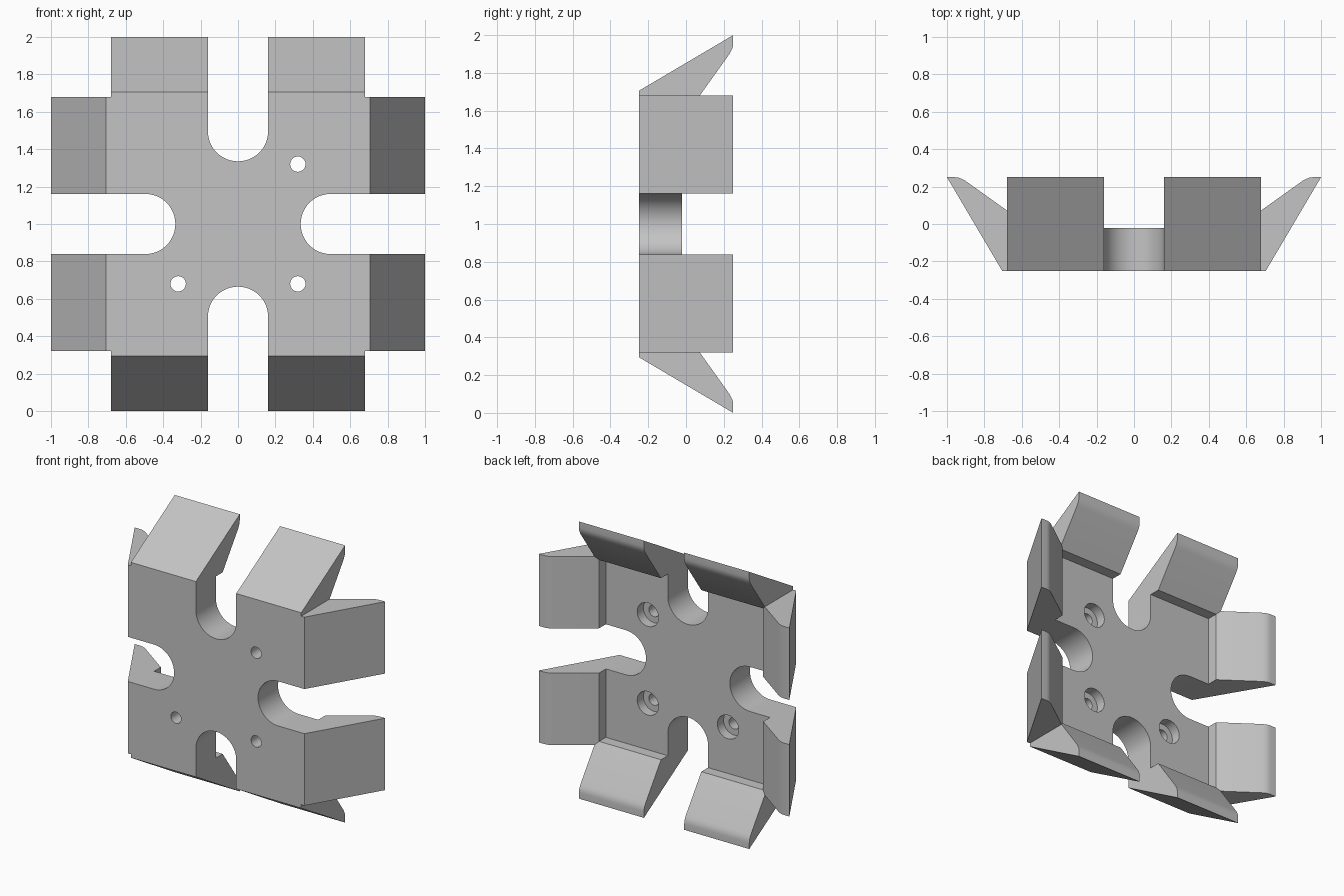
import bpy, bmesh
from math import radians, sin, cos, pi
from mathutils import Matrix

cube = bpy.data.objects.get("Cube")
if cube:
    bpy.data.objects.remove(cube, do_unlink=True)

CZ = 1.0                        # height of the plate centre
FRONT, BACK, RIM = -0.25, -0.022, 0.25
HALF = 0.68                     # half width of the plate
SLOT, SLOT_CENTRE = 0.161, 0.496

grey = bpy.data.materials.new("light_grey_metal")
grey.use_nodes = True
COLOUR = (0.55, 0.55, 0.55, 1)
grey.diffuse_color = COLOUR
grey.node_tree.nodes["Principled BSDF"].inputs["Base Color"].default_value = COLOUR


def prism(name, points, offset):
    """Closed outline pushed along an offset vector."""
    bm = bmesh.new()
    face = bm.faces.new([bm.verts.new(p) for p in points])
    top = bmesh.ops.extrude_face_region(bm, geom=[face])["geom"]
    bmesh.ops.translate(bm, vec=offset,
                        verts=[g for g in top if isinstance(g, bmesh.types.BMVert)])
    bmesh.ops.recalc_face_normals(bm, faces=bm.faces)
    return finish(name, bm)


def finish(name, bm):
    mesh = bpy.data.meshes.new(name)
    bm.to_mesh(mesh)
    bm.free()
    mesh.materials.append(grey)
    obj = bpy.data.objects.new(name, mesh)
    bpy.context.collection.objects.link(obj)
    return obj


def smooth(obj):
    bpy.ops.object.select_all(action='DESELECT')
    obj.select_set(True)
    bpy.context.view_layer.objects.active = obj
    bpy.ops.object.shade_smooth_by_angle(angle=radians(30))


def drill(obj, x, z, radius, y0, y1):
    """Cut a round hole along y."""
    bm = bmesh.new()
    bmesh.ops.create_cone(bm, cap_ends=True, segments=40, radius1=radius,
                          radius2=radius, depth=y1 - y0)
    bm.transform(Matrix.Translation((x, (y0 + y1) / 2, z)) @ Matrix.Rotation(pi / 2, 4, 'X'))
    cutter = finish("hole_cutter", bm)
    cutter.hide_render = True
    mod = obj.modifiers.new("hole", 'BOOLEAN')
    mod.operation, mod.solver, mod.object = 'DIFFERENCE', 'EXACT', cutter
    bpy.ops.object.select_all(action='DESELECT')
    obj.select_set(True)
    bpy.context.view_layer.objects.active = obj
    bpy.ops.object.modifier_apply(modifier=mod.name)
    bpy.data.objects.remove(cutter, do_unlink=True)


# Plate: one quarter of the outline (corner, then round-ended slot), turned four times
STEPS = 24
quarter = [(HALF, -HALF), (HALF, -SLOT)]
quarter += [(SLOT_CENTRE - SLOT * sin(pi * i / STEPS), -SLOT * cos(pi * i / STEPS))
            for i in range(STEPS + 1)]
quarter.append((HALF, SLOT))
outline = []
for k in range(4):
    c, s = cos(k * pi / 2), sin(k * pi / 2)
    outline += [(u * c - v * s, FRONT, CZ + u * s + v * c) for u, v in quarter]
plate = prism("plate", outline, (0, BACK - FRONT, 0))

# Counterbored screw holes in three of the corners
for x, z in ((0.32, 0.32), (0.32, -0.32), (-0.32, -0.32)):
    drill(plate, x, CZ + z, 0.085, BACK - 0.07, BACK + 0.1)
    drill(plate, x, CZ + z, 0.041, FRONT - 0.1, BACK + 0.1)
smooth(plate)

# Slanted flanges: wedge profile (outward, depth), two on every side
profile = [(HALF, FRONT), (0.705, FRONT), (1.0, RIM), (0.955, RIM), (0.935, 0.247),
           (0.918, 0.24), (0.9, 0.23), (0.655, 0.055), (0.655, BACK), (HALF, BACK)]
for k, side in enumerate(("left", "top", "right", "bottom")):
    turn = Matrix.Translation((0, 0, CZ)) @ Matrix.Rotation(-k * pi / 2, 4, 'Y')
    for tag, start in (("a", SLOT), ("b", -HALF)):
        flange = prism(f"{side}_flange_{tag}", [(u, y, start) for u, y in profile],
                       (0, 0, HALF - SLOT))
        flange.data.transform(turn)
        smooth(flange)
